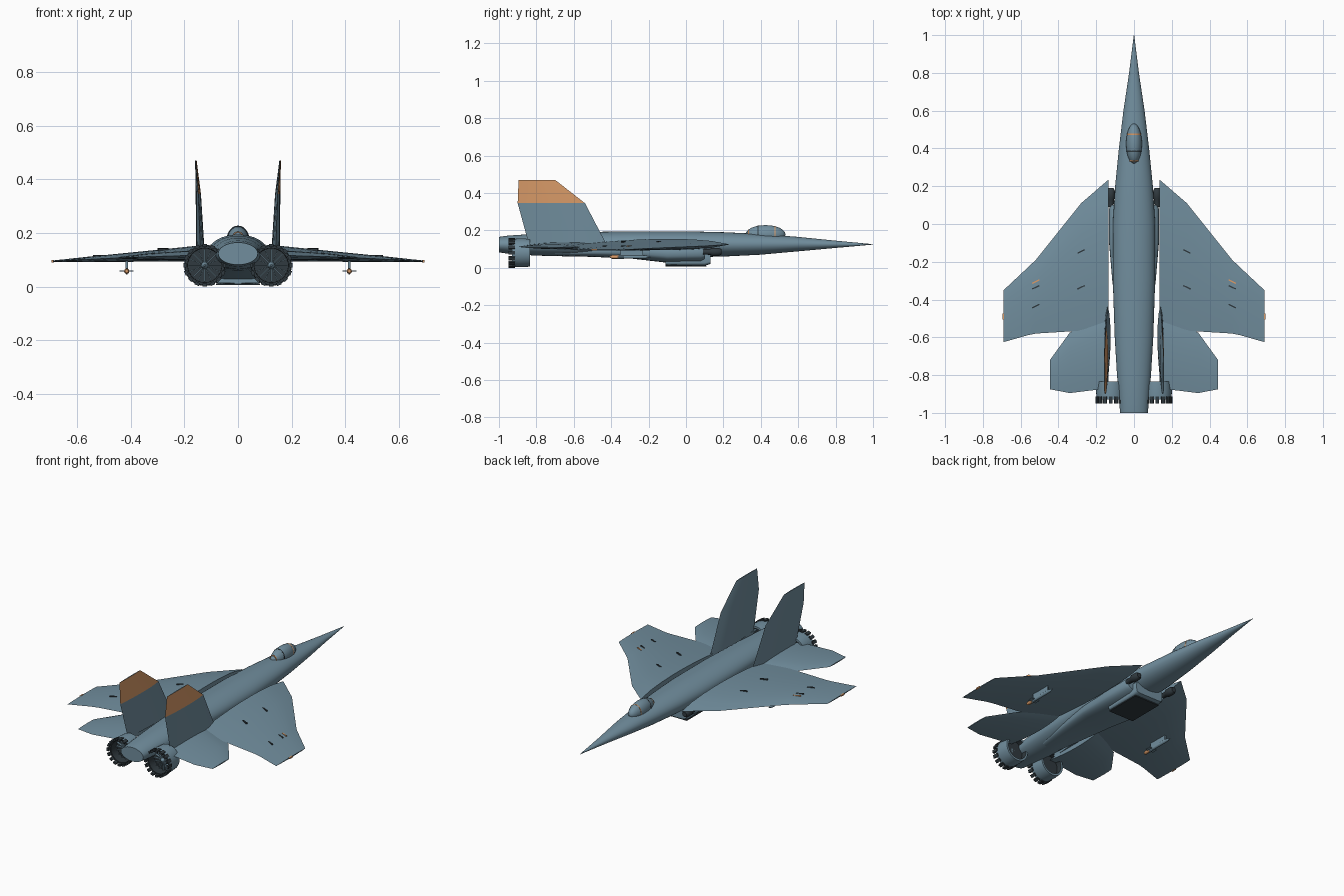
import bpy, bmesh
from math import sin, cos, pi, copysign
from mathutils import Matrix, Vector

cube = bpy.data.objects.get("Cube")
if cube:
    bpy.data.objects.remove(cube)


def material(name, rgb):
    m = bpy.data.materials.new(name)
    m.use_nodes = True
    m.diffuse_color = (*rgb, 1)
    m.node_tree.nodes["Principled BSDF"].inputs["Base Color"].default_value = (*rgb, 1)
    return m


BLUE = material("blue_grey", (0.165, 0.27, 0.34))
ORANGE = material("orange", (0.70, 0.33, 0.14))
DARK = material("dark_grey", (0.03, 0.042, 0.05))
SIDES = (("left", 1), ("right", -1))


def finish(name, bm, mats, smooth=True, angle=0.6):
    bmesh.ops.recalc_face_normals(bm, faces=bm.faces)
    mesh = bpy.data.meshes.new(name)
    bm.to_mesh(mesh)
    bm.free()
    for m in mats:
        mesh.materials.append(m)
    ob = bpy.data.objects.new(name, mesh)
    bpy.context.collection.objects.link(ob)
    if smooth:
        bpy.ops.object.select_all(action='DESELECT')
        ob.select_set(True)
        bpy.context.view_layer.objects.active = ob
        bpy.ops.object.shade_smooth_by_angle(angle=angle)
    return ob


def skin(rings, closed=True):
    """Bridge rings of points into a closed hull."""
    bm = bmesh.new()
    vs = [[bm.verts.new(p) for p in r] for r in rings]
    n = len(rings[0])
    for a, b in zip(vs, vs[1:]):
        for i in range(n):
            j = (i + 1) % n
            bm.faces.new((a[i], a[j], b[j], b[i]))
    if closed:
        bm.faces.new(vs[0])
        bm.faces.new(vs[-1])
    return bm


def hull(name, sections, power=1.0, n=32, x=0.0, mat=BLUE):
    """Loft (y, half width, bottom, top) superellipse sections along y."""
    def soft(v):
        return copysign(abs(v) ** power, v)
    rings = []
    for y, w, lo, hi in sections:
        rings.append([(x + w * soft(cos(2 * pi * i / n)), y,
                       (lo + hi) / 2 + (hi - lo) / 2 * soft(sin(2 * pi * i / n)))
                      for i in range(n)])
    return finish(name, skin(rings), [mat])


def foil(name, stations, place, mats=(BLUE,), rule=None):
    """Loft a lens section; stations are (span, lead, trail, offset, half thickness)."""
    chord = [i / 8 for i in range(9)]
    outline = [(t, 1) for t in chord] + [(t, -1) for t in chord[-2:0:-1]]
    rings = []
    for s, lead, trail, off, h in stations:
        rings.append([place(s, lead + (trail - lead) * t,
                            off + sg * h * (1 - (2 * t ** 0.8 - 1) ** 2)) for t, sg in outline])
    bm = skin(rings)
    if rule:
        bmesh.ops.recalc_face_normals(bm, faces=bm.faces)
        for f in bm.faces:
            f.material_index = rule(f)
    return finish(name, bm, mats, angle=0.5)


def box(name, centre, size, mat, turn=0.0):
    bm = bmesh.new()
    bmesh.ops.create_cube(bm, size=1)
    bm.transform(Matrix.Translation(centre) @ Matrix.Rotation(turn, 4, 'Z')
                 @ Matrix.Diagonal((*size, 1)))
    return finish(name, bm, [mat], smooth=False)


def lathe(name, profile, x, z, mats, n=32, dark_from=99, closed=True):
    """Turn (y, radius) points about a lengthwise axis."""
    rings = [[(x + r * cos(2 * pi * i / n), y, z + r * sin(2 * pi * i / n))
              for i in range(n)] for y, r in profile]
    bm = skin(rings, closed)
    for k, f in enumerate(bm.faces):
        f.material_index = int(k // n >= dark_from)
    return finish(name, bm, mats)


# Fuselage from tail to needle nose
hull("fuselage", [(-1.0, .074, .082, .165), (-.95, .077, .075, .172), (-.8, .09, .065, .182),
                  (-.6, .102, .06, .19), (-.3, .112, .058, .195), (0, .112, .056, .195),
                  (.2, .1, .06, .19), (.4, .08, .07, .181), (.6, .056, .088, .165),
                  (.8, .026, .106, .145), (1.0, .001, .124, .126)])

# Belly duct, intake box and its dark door
hull("belly_duct", [(-.7, .06, .065, .1), (-.5, .09, .058, .12), (-.3, .115, .05, .13),
                    (-.1, .132, .027, .13), (.08, .132, .03, .13), (.1, .125, .04, .12)], power=.7)
hull("intake_box", [(-.11, .088, .013, .08), (.1, .092, .011, .09), (.13, .09, .02, .09)], power=.3)
box("intake_door", (0, 0, .009), (.165, .22, .006), DARK)

# Canopy with orange frames
bm = bmesh.new()
bmesh.ops.create_uvsphere(bm, u_segments=24, v_segments=12, radius=1)
bm.transform(Matrix.Translation((0, .425, .178)) @ Matrix.Diagonal((.042, .107, .05, 1)))
finish("canopy", bm, [BLUE])
for label, y in (("rear", .335), ("middle", .385), ("front", .475)):
    k = (1 - ((y - .425) / .107) ** 2) ** .5 + .015
    hull("canopy_frame_" + label, [(y - .003, .042 * k, .178 - .05 * k, .178 + .05 * k),
                                   (y + .003, .042 * k, .178 - .05 * k, .178 + .05 * k)],
         n=24, mat=DARK if label == "middle" else ORANGE)


def fin_paint(f):
    c = f.calc_center_median()
    return int(c.z > .345 and f.normal.x > .1)


for side, s in SIDES:
    def flat(span, y, off):
        return (s * span, y, off)

    def upright(span, y, off):
        return (s * off, y, span)

    # Wings, tailplanes and upright fins
    foil(side + "_wing", [(.135, .235, -.56, .125, .03), (.28, .11, -.565, .117, .023),
                          (.52, -.19, -.58, .104, .012), (.56, -.228, -.588, .102, .01),
                          (.69, -.35, -.625, .095, .003)], flat)
    foil(side + "_tailplane", [(.135, -.46, -.87, .118, .02), (.34, -.575, -.895, .112, .012),
                               (.445, -.72, -.875, .108, .003)], flat)
    foil(side + "_fin", [(.125, -.425, -.84, .14, .016), (.345, -.54, -.9, .148, .01),
                         (.47, -.70, -.895, .157, .003)], upright, (BLUE, ORANGE), fin_paint)

    # Engine nozzle: open tube with dark inside, fan, hub and petals
    ex, ez = s * .124, .08
    lathe(side + "_nozzle", [(-.835, .062), (-.835, .074), (-.88, .077), (-.93, .074),
                             (-.93, .064), (-.835, .062)], ex, ez, [BLUE, DARK], dark_from=3,
          closed=False)
    lathe(side + "_fan_disc", [(-.87, .064), (-.875, .064)], ex, ez, [DARK])
    lathe(side + "_fan_hub", [(-.87, .014), (-.89, .013), (-.905, .003)], ex, ez, [BLUE], n=16)
    bm = bmesh.new()
    petals = bmesh.new()
    for i in range(16):
        spin = Matrix.Translation((ex, 0, ez)) @ Matrix.Rotation(2 * pi * i / 16, 4, 'Y')
        for mesh, z, size, y in ((bm, .037, (.004, .012, .048), -.882),
                                 (petals, .074, (.018, .035, .012), -.932)):
            bmesh.ops.create_cube(mesh, size=1, matrix=spin @ Matrix.Translation((0, y, z))
                                  @ Matrix.Diagonal((*size, 1)))
    finish(side + "_fan_blades", bm, [BLUE], smooth=False)
    finish(side + "_nozzle_petals", petals, [DARK], smooth=False)

    # Small dark pod ahead of the belly duct
    lathe(side + "_front_pod", [(.09, .014), (.13, .016), (.14, .022), (.175, .022), (.19, .014)],
          s * .122, .085, [DARK], n=16)

    # Pylon with a slim missile and its fins
    mx = s * .415
    box(side + "_pylon", (mx, -.29, .083), (.01, .12, .04), BLUE)
    lathe(side + "_missile", [(-.36, .009), (-.22, .009), (-.19, .002)], mx, .058, [BLUE], n=12)
    lathe(side + "_missile_tail", [(-.405, .006), (-.395, .01), (-.36, .01)], mx, .058,
          [ORANGE], n=12)
    box(side + "_missile_fins", (mx, -.35, .058), (.052, .035, .004), BLUE)
    box(side + "_missile_fin_upright", (mx, -.35, .058), (.004, .035, .024), BLUE)

    # Short marks on the wing and a light at the tip
    for i, (x, y, z, mat) in enumerate(((.28, -.145, .14, DARK), (.28, -.335, .138, DARK),
                                        (.52, -.335, .115, DARK), (.52, -.435, .114, DARK),
                                        (.52, -.305, .114, ORANGE))):
        box(f"{side}_wing_mark_{i + 1}", (s * x, y, z), (.042, .007, .008), mat, -s * .45)
    box(side + "_tip_light", (s * .691, -.49, .095), (.008, .03, .008), ORANGE)
